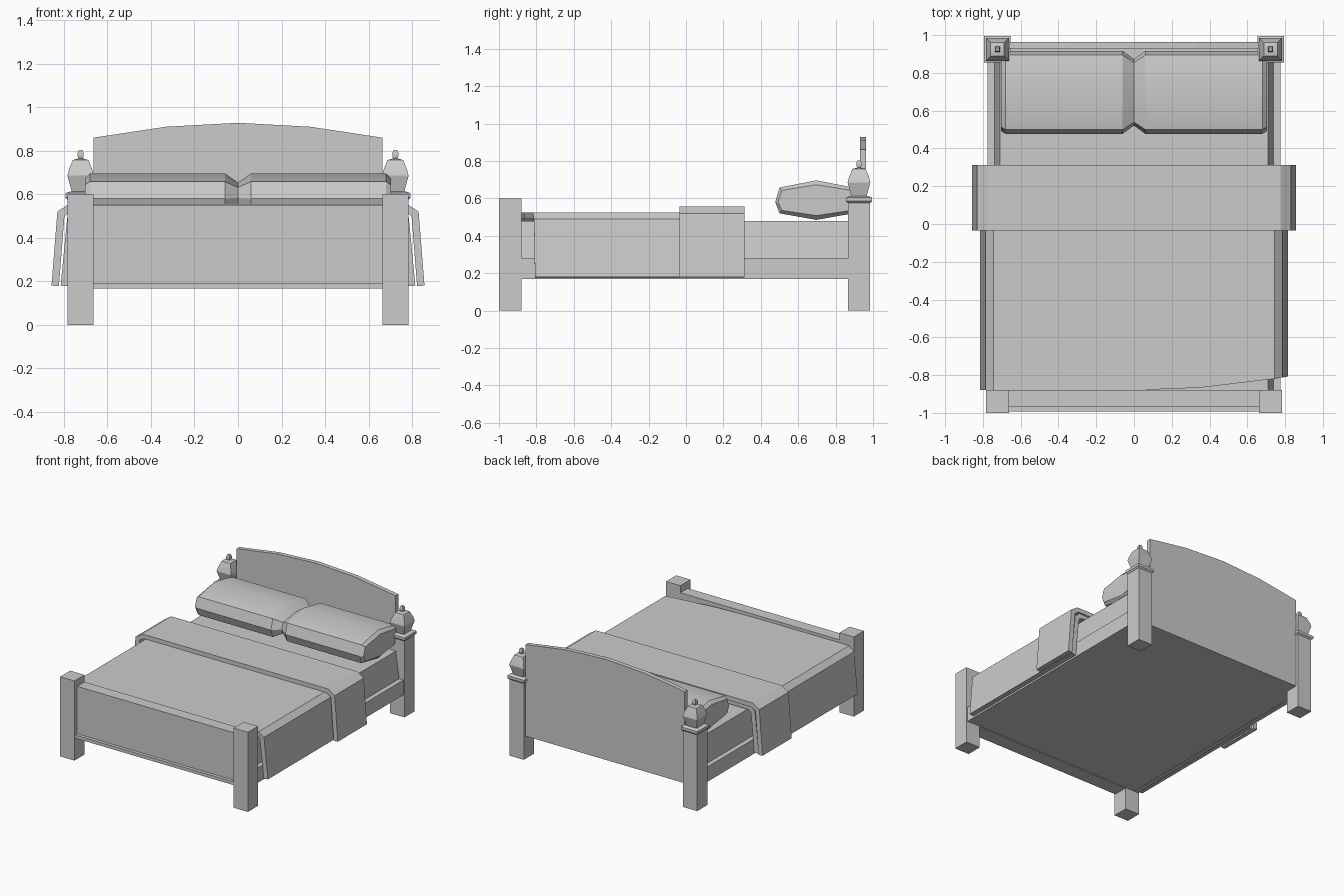
import bpy, bmesh, math

if "Cube" in bpy.data.objects:
    bpy.data.objects.remove(bpy.data.objects["Cube"])


def make(name, verts, faces, smooth=None):
    me = bpy.data.meshes.new(name)
    me.from_pydata(verts, [], faces)
    bm = bmesh.new()
    bm.from_mesh(me)
    bmesh.ops.recalc_face_normals(bm, faces=bm.faces)
    bm.to_mesh(me)
    bm.free()
    ob = bpy.data.objects.new(name, me)
    bpy.context.collection.objects.link(ob)
    if smooth:
        bpy.ops.object.select_all(action='DESELECT')
        ob.select_set(True)
        bpy.context.view_layer.objects.active = ob
        bpy.ops.object.shade_smooth_by_angle(angle=math.radians(smooth))
    return ob


def loft(name, rings, smooth=None):
    """Closed solid through rings with equal vertex counts."""
    n = len(rings[0])
    verts = [v for r in rings for v in r]
    faces = [(i * n + j, i * n + (j + 1) % n, (i + 1) * n + (j + 1) % n, (i + 1) * n + j)
             for i in range(len(rings) - 1) for j in range(n)]
    last = (len(rings) - 1) * n
    faces += [tuple(range(n)), tuple(range(last, last + n))]
    return make(name, verts, faces, smooth)


def square(cx, cy, z, hx, hy):
    return [(cx - hx, cy - hy, z), (cx + hx, cy - hy, z),
            (cx + hx, cy + hy, z), (cx - hx, cy + hy, z)]


def box(name, x0, x1, y0, y1, z0, z1):
    cx, cy, hx, hy = (x0 + x1) / 2, (y0 + y1) / 2, (x1 - x0) / 2, (y1 - y0) / 2
    return loft(name, [square(cx, cy, z, hx, hy) for z in (z0, z1)])


def drape(name, profile, y_front, y_back, thickness):
    """Open cover over the bed, thickened inward; y_front is a function of x."""
    n = len(profile)
    verts = [(x, y_front(x), z) for x, z in profile] + [(x, y_back, z) for x, z in profile]
    # wound so the normals point up and out
    faces = [(i, i + 1, n + i + 1, n + i) for i in range(n - 1)]
    me = bpy.data.meshes.new(name)
    me.from_pydata(verts, [], faces)
    ob = bpy.data.objects.new(name, me)
    bpy.context.collection.objects.link(ob)
    mod = ob.modifiers.new("thickness", 'SOLIDIFY')
    mod.thickness = thickness
    mod.offset = -1
    mod.use_even_offset = True


# posts, caps and square finials
for side, s in (("left", -1), ("right", 1)):
    cx, cy = s * 0.723, 0.925
    box("front_post_" + side, cx - 0.06, cx + 0.06, -1.0, -0.88, 0, 0.6)
    box("back_post_" + side, cx - 0.06, cx + 0.06, 0.865, 0.985, 0, 0.585)
    cap = [(0.06, 0.575), (0.07, 0.585), (0.07, 0.605), (0.05, 0.612)]
    loft("post_cap_" + side, [square(cx, cy, z, r, r) for r, z in cap])
    finial = [(0.04, 0.608), (0.061, 0.685), (0.053, 0.715), (0.036, 0.757), (0.01, 0.764),
              (0.014, 0.775), (0.014, 0.79), (0.008, 0.803)]
    loft("finial_" + side, [square(cx, cy, z, r, r) for r, z in finial], 30)
    # side rails
    box("side_rail_" + side, cx + s * 0.034 - 0.018, cx + s * 0.034 + 0.018,
        -0.89, 0.87, 0.168, 0.28)

# arched headboard
arch = [(-0.663, 0.17), (0.663, 0.17), (0.663, 0.86), (0.33, 0.91),
        (0, 0.928), (-0.33, 0.91), (-0.663, 0.86)]
loft("headboard", [[(x, y, z) for x, z in arch] for y in (0.93, 0.963)])

# footboard with lower lip, and bed base
box("footboard", -0.663, 0.663, -0.968, -0.88, 0.185, 0.547)
box("footboard_lip", -0.663, 0.663, -0.993, -0.88, 0.166, 0.19)
box("bed_base", -0.745, 0.745, -0.9, 0.935, 0.17, 0.26)

# mattress with sloped sides
loft("mattress", [square(0, 0.02, 0.25, 0.742, 0.91), square(0, 0.02, 0.48, 0.71, 0.91)])

# blanket, its front edge pulled back on the right, and folded band
half = [(0.815, 0.18), (0.785, 0.49), (0.745, 0.525)]
top = [(0, 0.525), (0.35, 0.525)]
drape("blanket", [(-x, z) for x, z in half] + top + half[::-1],
      lambda x: -0.88 + 0.07 * (max(x, 0) / 0.8) ** 2, 0.3, 0.035)
half = [(0.857, 0.18), (0.83, 0.52), (0.775, 0.556)]
drape("blanket_fold", [(-x, z) for x, z in half] + half[::-1],
      lambda x: -0.035, 0.312, 0.034)

# double pillow, pinched in the middle
section = [(-0.22, -0.01), (-0.197, 0.068), (0, 0.106), (0.197, 0.068),
           (0.22, -0.01), (0.197, -0.07), (0, -0.105), (-0.197, -0.07)]
stations = [(-0.703, 0.78), (-0.68, 1), (-0.06, 1), (0, 0.8), (0.06, 1), (0.68, 1), (0.703, 0.78)]
loft("pillow", [[(x, 0.697 + y * (k * 0.3 + 0.7 if abs(x) > 0.1 else k), 0.59 + z * k if abs(x) > 0.1 else 0.59 + z * (k * 2 - 1))
                 for y, z in section] for x, k in stations], 30)
